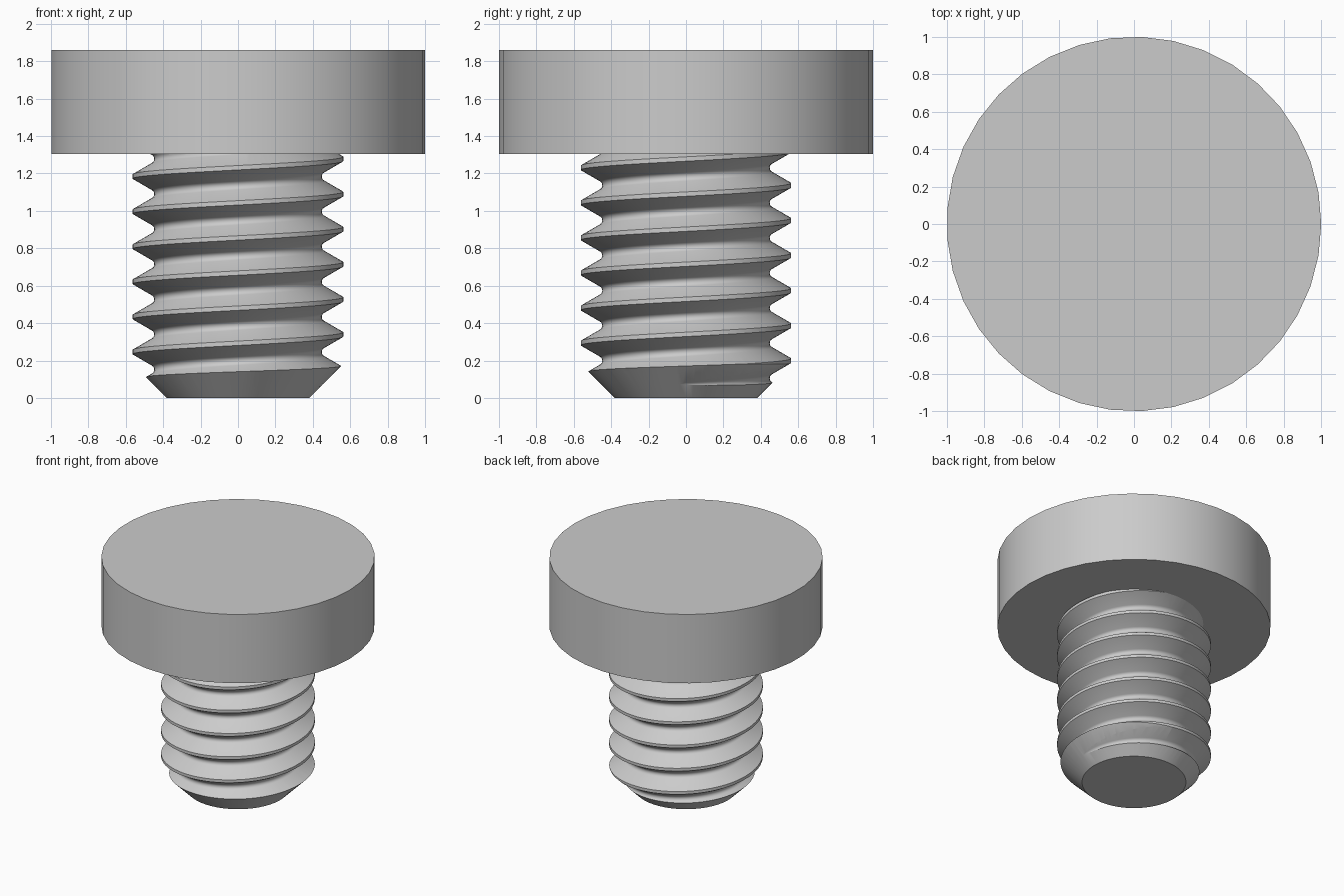
import bpy, bmesh, math

if "Cube" in bpy.data.objects:
    bpy.data.objects.remove(bpy.data.objects["Cube"], do_unlink=True)

steel = bpy.data.materials.new("grey_steel")
steel.use_nodes = True
GREY = (0.6, 0.6, 0.6, 1)
steel.diffuse_color = GREY
steel.node_tree.nodes["Principled BSDF"].inputs["Base Color"].default_value = GREY


def make_object(name, bm):
    bmesh.ops.recalc_face_normals(bm, faces=bm.faces)
    mesh = bpy.data.meshes.new(name)
    bm.to_mesh(mesh)
    bm.free()
    mesh.materials.append(steel)
    obj = bpy.data.objects.new(name, mesh)
    bpy.context.collection.objects.link(obj)
    return obj


def lathe(name, profile, sides):
    """Revolve (radius, z) points into a solid with flat end caps."""
    bm = bmesh.new()
    rings = [[bm.verts.new((r * math.cos(math.tau * i / sides),
                            r * math.sin(math.tau * i / sides), z))
              for i in range(sides)] for r, z in profile]
    for low, high in zip(rings, rings[1:]):
        for i in range(sides):
            k = (i + 1) % sides
            bm.faces.new((low[i], low[k], high[k], high[i]))
    bm.faces.new(rings[0])
    bm.faces.new(rings[-1])
    return make_object(name, bm)


def smooth(obj, angle):
    bpy.ops.object.select_all(action="DESELECT")
    obj.select_set(True)
    bpy.context.view_layer.objects.active = obj
    bpy.ops.object.shade_smooth_by_angle(angle=math.radians(angle))


HEAD_BOTTOM, HEAD_TOP = 1.305, 1.86
PITCH, MAJOR, MINOR = 0.1875, 0.5625, 0.4475
ROOT_R = 0.144 * PITCH
SIDES = 72

# Head: plain disc
head = lathe("head", [(1, HEAD_BOTTOM), (1, HEAD_TOP)], 37)
smooth(head, 30)

# Thread profile over one pitch: flat crest, sloping flanks, rounded root
profile = [(MAJOR, -PITCH / 16), (MAJOR, PITCH / 16)]
for a in range(-60, 61, 20):
    t = math.radians(a)
    profile.append((MINOR + ROOT_R * (1 - math.cos(t)), PITCH / 2 + ROOT_R * math.sin(t)))
STEP = len(profile)
TURNS = 10
START = 1.09 - 8 * PITCH

# Shank: right-handed helical surface, each turn stitched to the next
bm = bmesh.new()
rows = []
for j in range(TURNS * STEP + 1):
    r, dz = profile[j % STEP]
    z = START + dz + PITCH * (j // STEP)
    rows.append([bm.verts.new((r * math.cos(math.tau * i / SIDES),
                               r * math.sin(math.tau * i / SIDES),
                               z + PITCH * i / SIDES)) for i in range(SIDES)])


def vert(j, i):
    return rows[j][i] if i < SIDES else rows[j + STEP][0]


for j in range(TURNS * STEP):
    for i in range(SIDES):
        if i == SIDES - 1 and j + 1 + STEP >= len(rows):
            continue
        bm.faces.new((vert(j, i), vert(j, i + 1), vert(j + 1, i + 1), vert(j + 1, i)))

# Close both ragged ends with fans to the axis
low = bm.verts.new((0, 0, START - PITCH))
high = bm.verts.new((0, 0, START + PITCH * (TURNS + 2)))
for e in [e for e in bm.edges if e.is_boundary]:
    a, b = e.verts
    bm.faces.new((a, b, low if a.co.z < HEAD_BOTTOM / 2 else high))
shank = make_object("threaded_shank", bm)

# Trim the shank to its length and chamfered tip
envelope = lathe("shank_trim", [(0.38, 0), (0.64, 0.26), (0.64, HEAD_BOTTOM)], 72)
envelope.hide_render = True
trim = shank.modifiers.new("trim", "BOOLEAN")
trim.operation = "INTERSECT"
trim.solver = "EXACT"
trim.object = envelope
bpy.ops.object.select_all(action="DESELECT")
shank.select_set(True)
bpy.context.view_layer.objects.active = shank
bpy.ops.object.modifier_apply(modifier=trim.name)
bpy.data.objects.remove(envelope, do_unlink=True)
smooth(shank, 28)
